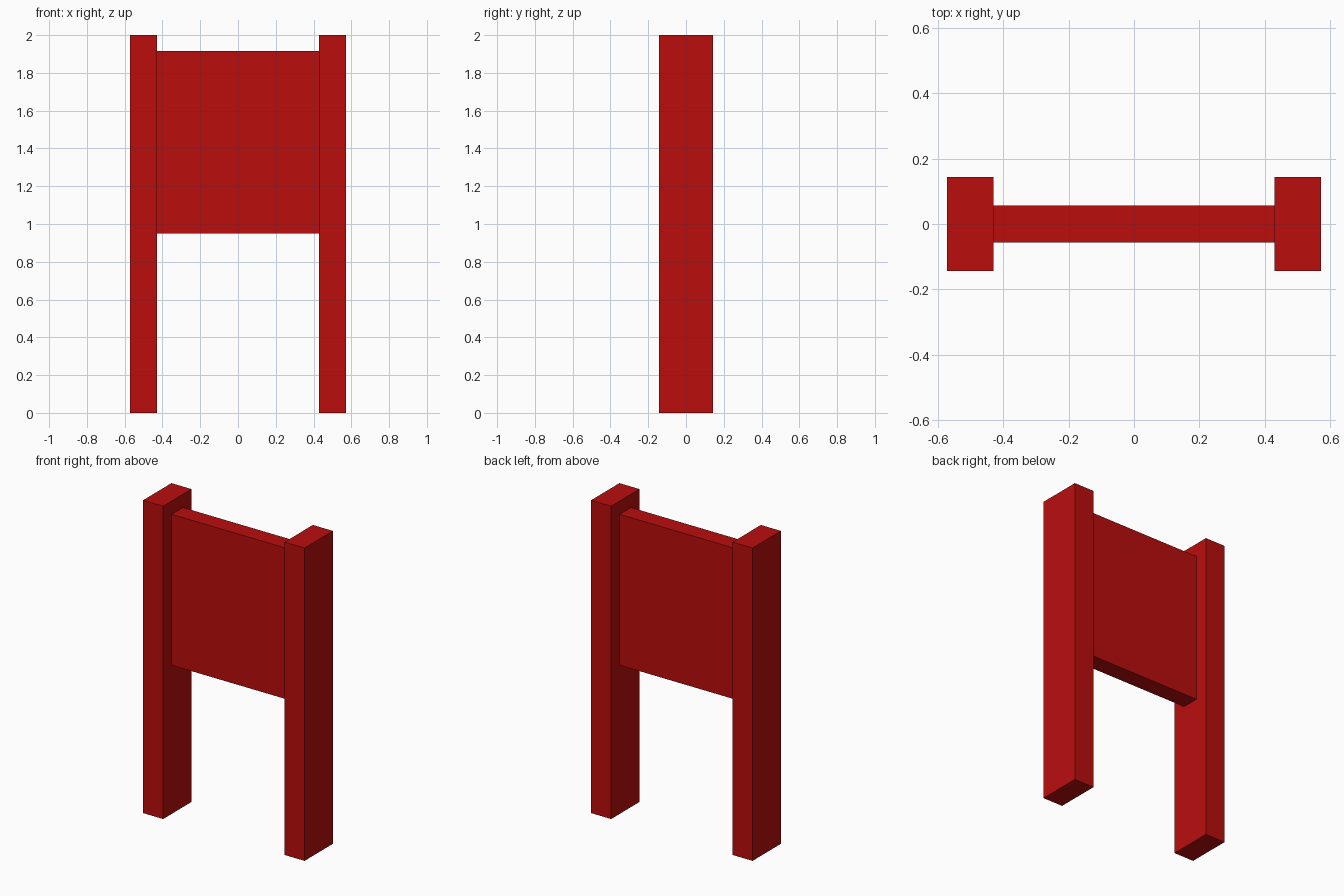
import bpy

cube = bpy.data.objects.get("Cube")
if cube:
    bpy.data.objects.remove(cube, do_unlink=True)

# Single red paint colour
red = bpy.data.materials.new("red_paint")
red.use_nodes = True
colour = (0.49, 0.004, 0.004, 1)
red.diffuse_color = colour
red.node_tree.nodes["Principled BSDF"].inputs["Base Color"].default_value = colour


def box(name, low, high):
    """Flat-shaded box between two corners."""
    centre = [(a + b) / 2 for a, b in zip(low, high)]
    bpy.ops.mesh.primitive_cube_add(size=1, location=centre)
    obj = bpy.context.object
    obj.name = name
    obj.scale = [b - a for a, b in zip(low, high)]
    bpy.ops.object.transform_apply(location=False, rotation=False, scale=True)
    obj.data.materials.append(red)
    return obj


# Two upright posts
INNER, OUTER, DEPTH = 0.429, 0.571, 0.143
box("left_post", (INNER, -DEPTH, 0), (OUTER, DEPTH, 2))
box("right_post", (-OUTER, -DEPTH, 0), (-INNER, DEPTH, 2))

# Board held between the posts
box("sign_board", (-INNER, -0.057, 0.95), (INNER, 0.057, 1.915))
